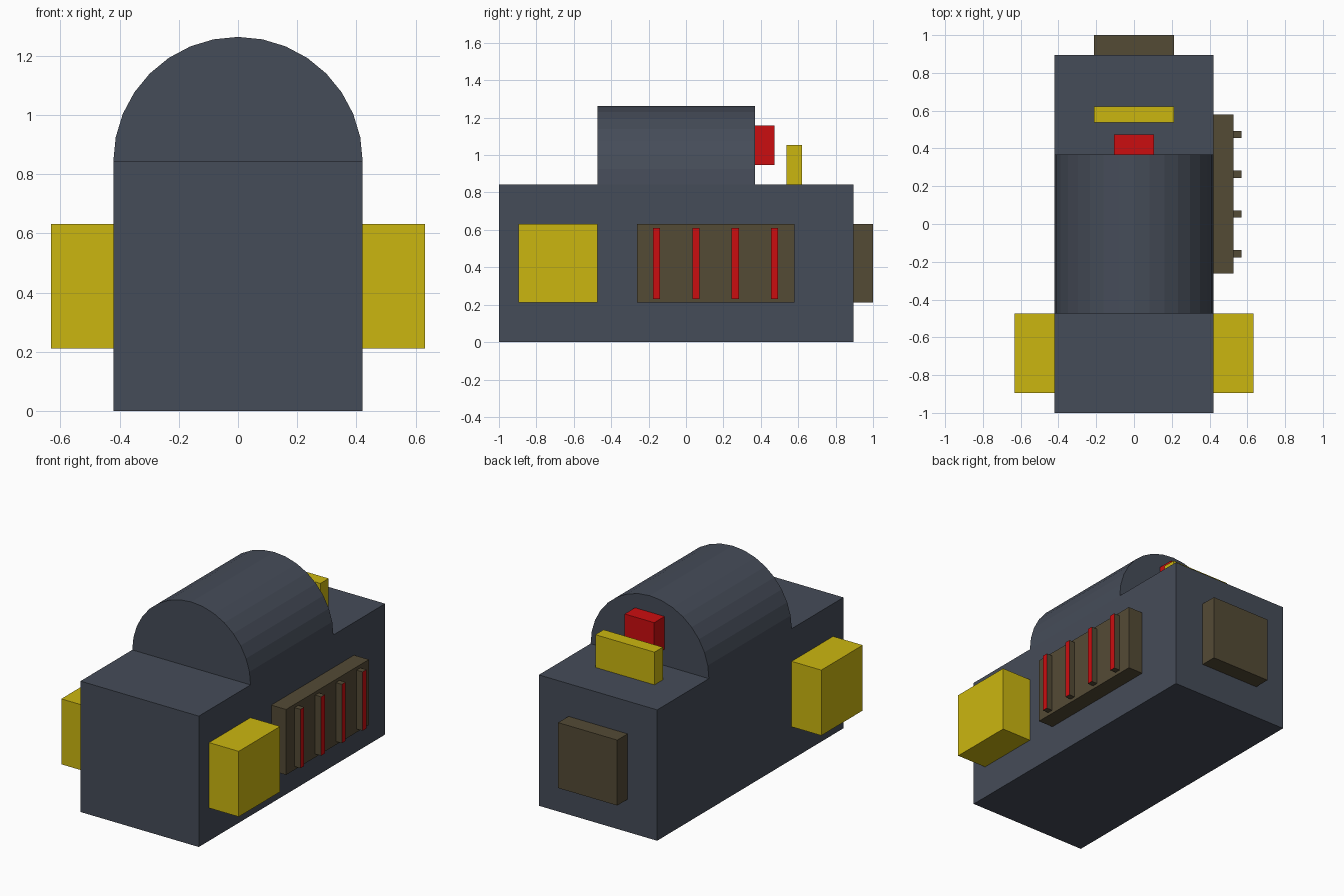
import bpy, bmesh
from math import sin, cos, pi

cube = bpy.data.objects.get("Cube")
if cube:
    bpy.data.objects.remove(cube, do_unlink=True)


def make_material(name, rgb):
    mat = bpy.data.materials.new(name)
    mat.use_nodes = True
    mat.diffuse_color = (*rgb, 1)
    mat.node_tree.nodes["Principled BSDF"].inputs["Base Color"].default_value = (*rgb, 1)
    return mat


slate = make_material("slate_grey", (0.060, 0.072, 0.098))
yellow = make_material("yellow", (0.60, 0.47, 0.005))
red = make_material("red", (0.60, 0.004, 0.005))
brown = make_material("dark_brown", (0.088, 0.069, 0.036))

U = 2 / 9.5            # one building unit
HALF = 2 * U           # half width of the body
TOP = 4 * U            # height of the body
FRONT, BACK = -1.0, -1 + 9 * U


def finish(name, bm, *mats):
    bmesh.ops.recalc_face_normals(bm, faces=bm.faces)
    mesh = bpy.data.meshes.new(name)
    bm.to_mesh(mesh)
    bm.free()
    for mat in mats:
        mesh.materials.append(mat)
    obj = bpy.data.objects.new(name, mesh)
    bpy.context.collection.objects.link(obj)
    return obj


def box(name, xs, ys, zs, mat):
    bm = bmesh.new()
    bmesh.ops.create_cube(bm, size=1)
    for v in bm.verts:
        v.co = [r[0] if c < 0 else r[1] for c, r in zip(v.co, (xs, ys, zs))]
    return finish(name, bm, mat)


# Main body
box("body", (-HALF, HALF), (FRONT, BACK), (0, TOP), slate)

# Half-round canopy, extruded from an arch profile
bm = bmesh.new()
dome_front, dome_back = FRONT + 2.5 * U, FRONT + 6.5 * U
arch = [bm.verts.new((HALF * cos(pi * i / 16), dome_front, TOP + HALF * sin(pi * i / 16)))
        for i in range(17)]
end = bm.faces.new(arch)
new = bmesh.ops.extrude_face_region(bm, geom=[end])["geom"]
bmesh.ops.translate(bm, vec=(0, dome_back - dome_front, 0),
                    verts=[g for g in new if isinstance(g, bmesh.types.BMVert)])
finish("canopy", bm, slate)

# Side pods, one on each side near the front
for side, sx in (("left", 1), ("right", -1)):
    box(side + "_pod", sorted((sx * HALF, sx * 3 * U)),
        (FRONT + 0.5 * U, FRONT + 2.5 * U), (U, 3 * U), yellow)

# Vent panel on the left side, with red-faced ribs
panel_out = HALF + 0.5 * U
panel_front = FRONT + 3.5 * U
box("vent_panel", (HALF, panel_out), (panel_front, panel_front + 4 * U), (U, 3 * U), brown)
for i in range(4):
    y = panel_front + (0.5 + i) * U
    rib = box(f"vent_rib_{i + 1}", (panel_out, panel_out + 0.2 * U),
              (y - 0.09 * U, y + 0.09 * U), (1.1 * U, 2.9 * U), brown)
    rib.data.materials.append(red)
    for face in rib.data.polygons:
        face.material_index = int(face.normal.x > 0.5)

# Parts at the back
box("rear_hatch", (-U, U), (BACK, 1), (U, 3 * U), brown)
box("rear_light", (-U / 2, U / 2), (dome_back, dome_back + U / 2), (4.5 * U, 5.5 * U), red)
box("rear_fin", (-U, U), (dome_back + 0.8 * U, dome_back + 1.2 * U), (TOP, 5 * U), yellow)
